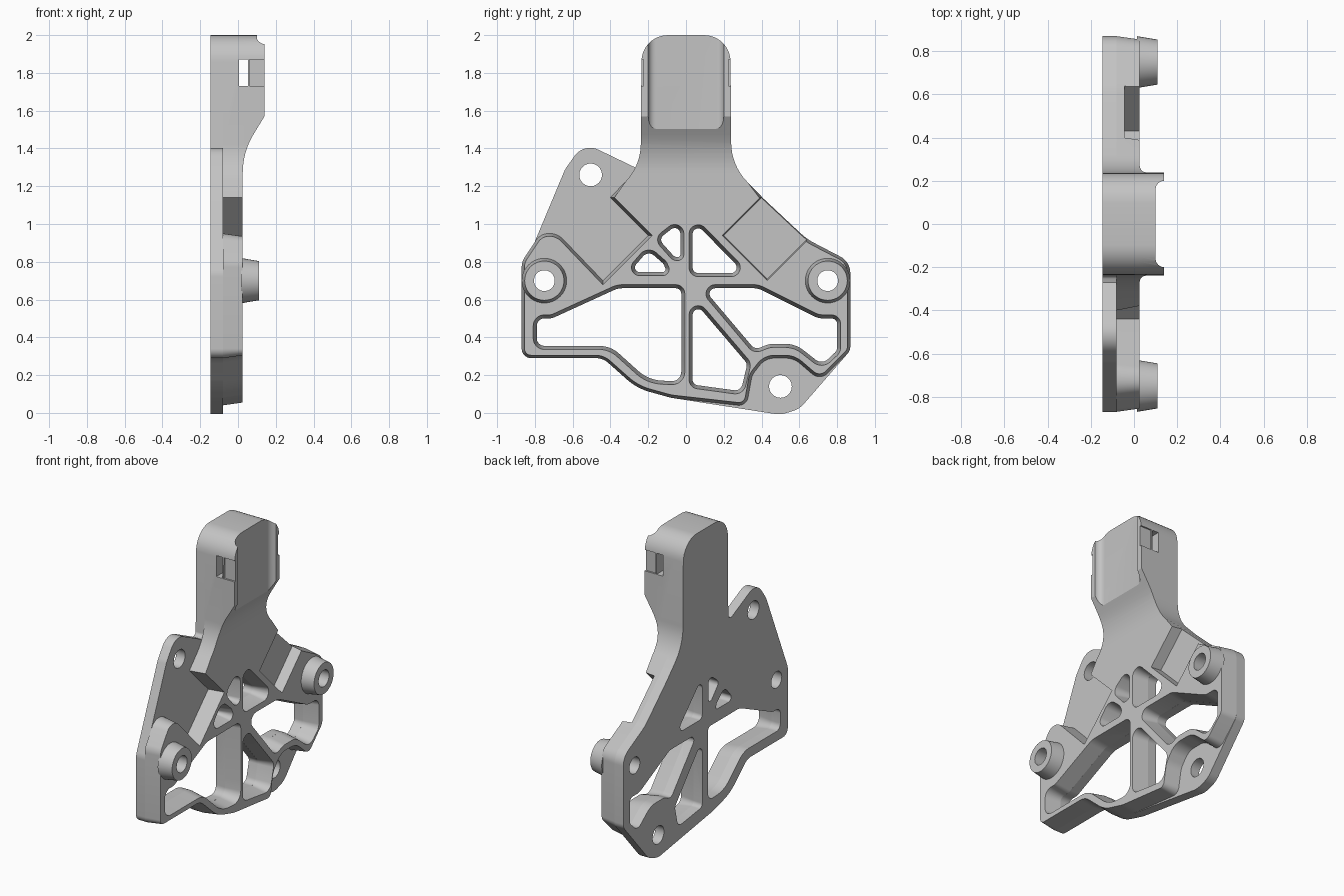
import bpy, bmesh, math
from mathutils import Vector

if "Cube" in bpy.data.objects:
    bpy.data.objects.remove(bpy.data.objects["Cube"], do_unlink=True)

grey = bpy.data.materials.new("plain grey")
grey.use_nodes = True
grey.diffuse_color = (0.55, 0.55, 0.55, 1)
grey.node_tree.nodes["Principled BSDF"].inputs["Base Color"].default_value = grey.diffuse_color

BACK, STEP, FACE, LIP = -0.145, -0.08, 0.025, 0.14


def rounded(corners, steps=8):
    """Turn (u, v, radius) corners into a filleted anticlockwise outline."""
    out, n = [], len(corners)
    for i, (u, v, r) in enumerate(corners):
        p = Vector((u, v))
        a = Vector(corners[i - 1][:2]) - p
        b = Vector(corners[(i + 1) % n][:2]) - p
        theta = a.angle(b)
        if r == 0 or theta > 3.05:
            out.append(p)
            continue
        t = min(r / math.tan(theta / 2), 0.49 * a.length, 0.49 * b.length)
        r = t * math.tan(theta / 2)
        a.normalize()
        b.normalize()
        c = p + (a + b).normalized() * (r / math.sin(theta / 2))
        s, e = p + a * t - c, p + b * t - c
        start = math.atan2(s.y, s.x)
        turn = math.atan2(s.x * e.y - s.y * e.x, s.dot(e))
        for k in range(steps + 1):
            w = start + turn * k / steps
            out.append(c + Vector((math.cos(w), math.sin(w))) * r)
    area = sum(out[i - 1].x * q.y - q.x * out[i - 1].y for i, q in enumerate(out))
    return out if area > 0 else out[::-1]


def offset(pts, d):
    """Move an anticlockwise outline outwards by d, or inwards when d is negative."""
    n, out = len(pts), []
    for i, p in enumerate(pts):
        a = (p - pts[i - 1]).normalized()
        b = (pts[(i + 1) % n] - p).normalized()
        na, nb = Vector((a.y, -a.x)), Vector((b.y, -b.x))
        out.append(p + (na + nb) / max(1 + na.dot(nb), 0.4) * d)
    return out


AXES = {"X": lambda u, v, d: (d, u, v),
        "Y": lambda u, v, d: (u, d, v),
        "Z": lambda u, v, d: (u, v, d)}


def add_prism(bm, pts, lo, hi, grow=0, axis="X", limit=9):
    """Extrude an outline, drafting the far end by grow below the height limit."""
    place = AXES[axis]
    far = [q if p.y < limit else p for p, q in zip(pts, offset(pts, grow))]
    bottom = [bm.verts.new(place(p.x, p.y, lo)) for p in pts]
    top = [bm.verts.new(place(p.x, p.y, hi)) for p in far]
    loops = [bottom[::-1], top]
    for i in range(len(pts)):
        loops.append([bottom[i - 1], bottom[i], top[i], top[i - 1]])
    for loop in loops:
        bm.faces.new(loop[::-1] if axis == "Y" else loop)


def make(name, *prisms):
    bm = bmesh.new()
    for args, kw in prisms:
        add_prism(bm, *args, **kw)
    mesh = bpy.data.meshes.new(name)
    bm.to_mesh(mesh)
    bm.free()
    mesh.materials.append(grey)
    ob = bpy.data.objects.new(name, mesh)
    bpy.context.collection.objects.link(ob)
    return ob


def prism(*args, **kw):
    return args, kw


def circle(y, z, r, n=40):
    return [Vector((y + r * math.cos(k * math.tau / n), z + r * math.sin(k * math.tau / n)))
            for k in range(n)]


def cut(ob, *cutters):
    bpy.context.view_layer.objects.active = ob
    for c in cutters:
        c.hide_render = True
        mod = ob.modifiers.new("cut", "BOOLEAN")
        mod.operation, mod.solver, mod.object = "DIFFERENCE", "EXACT", c
        bpy.ops.object.modifier_apply(modifier=mod.name)
        bpy.data.objects.remove(c, do_unlink=True)


# Outline pieces shared by the back plate and the raised body
neck = [(0.87, 0.8, .1), (0.64, 0.92, .3), (0.41, 1.135, 0), (0.24, 1.31, .35),
        (0.235, 2, .14), (-0.235, 2, .14), (-0.24, 1.31, .35)]
lower_left = [(-0.87, 0.29, .05), (-0.44, 0.29, .1), (-0.26, 0.13, .3), (-0.08, 0.08, .3)]

back_outline = rounded(
    lower_left + [(0.5, -0.01, .13), (0.6, 0.02, .13), (0.87, 0.33, .06)] + neck
    + [(-0.27, 1.3, 0), (-0.54, 1.43, .11), (-0.64, 1.29, .12), (-0.87, 0.74, .1)])

body_outline = rounded(
    lower_left + [(0.32, 0.035, .05), (0.35, 0.2, .1), (0.42, 0.29, .1), (0.57, 0.29, .12),
                  (0.71, 0.17, .06), (0.87, 0.33, .06)] + neck
    + [(-0.4, 1.14, 0), (-0.2, 0.94, 0), (-0.44, 0.7, 0), (-0.68, 0.95, .1),
       (-0.77, 0.95, .1), (-0.87, 0.8, .1)])

# Lightening windows, as (y, z, radius) corners
windows = [
    [(-0.79, 0.5, .04), (-0.71, 0.5, .08), (-0.36, 0.66, .12), (-0.025, 0.66, .03),
     (-0.025, 0.165, .05), (-0.2, 0.175, .2), (-0.4, 0.355, .16), (-0.79, 0.355, .04)],
    [(0.09, 0.66, .03), (0.38, 0.66, .1), (0.7, 0.5, .12), (0.8, 0.5, .03),
     (0.8, 0.33, .04), (0.72, 0.255, .05), (0.58, 0.365, .15), (0.44, 0.365, .1),
     (0.365, 0.335, .04)],
    [(0.035, 0.6, .03), (0.325, 0.26, .04), (0.29, 0.115, .04), (0.035, 0.15, .03)],
    [(0.035, 1.02, .03), (0.31, 0.74, .03), (0.035, 0.74, .03)],
    [(-0.03, 1.01, .03), (-0.03, 0.825, .03), (-0.06, 0.825, .03), (-0.145, 0.92, .03)],
    [(-0.3, 0.745, .025), (-0.1, 0.745, .025), (-0.12, 0.79, .03), (-0.2, 0.86, .04)],
]
windows = [rounded(w) for w in windows]
boss_spots = [(-0.75, 0.7), (0.75, 0.7)]
ear_spots = [(-0.505, 1.26), (0.5, 0.14)]


def window_cutter(lo, hi, grow):
    return make("window_cutter", *[prism(w, lo, hi, grow=grow) for w in windows])


def hole_cutter(spots, r):
    return make("hole_cutter", *[prism(circle(y, z, r), -0.3, 0.3) for y, z in spots])


def box(x0, x1, y0, y1):
    pts = [Vector(p) for p in ((x0, 1.73), (x1, 1.73), (x1, 1.87), (x0, 1.87))]
    return prism(pts, y0, y1, axis="Y")


def tunnel_cutter():
    return make("tunnel_cutter", box(0.005, 0.052, -0.5, 0.5))


# Thin back plate with the two mounting ears
plate = make("back_plate", prism(back_outline, BACK, STEP))
cut(plate, window_cutter(-0.3, 0, 0), hole_cutter(boss_spots, .055), hole_cutter(ear_spots, .06))

# Raised ribbed body with an open diagonal pocket on the left shoulder
body = make("ribbed_body", prism(body_outline, STEP, FACE, grow=-0.015, limit=1.2))
pocket = [Vector(p) for p in ((0.2, 0.94), (0.43, 0.71), (0.75, 1.03), (0.52, 1.26))]
cut(body, window_cutter(STEP - 0.001, 0.065, 0.026), hole_cutter(boss_spots, .055),
    make("pocket_cutter", prism(pocket, -0.045, 0.2, grow=.02)), tunnel_cutter())

# Upright head that flares forward, with a shallow front recess and strap slots
head = make("upright_head", prism([p for p in body_outline if p.y > 1.2], FACE - 0.01, LIP))
flare = make("flare_cutter", prism(rounded(
    [(FACE, 1, 0), (FACE, 1.38, .45), (LIP, 1.57, 0), (0.3, 1.57, 0), (0.3, 1, 0)]),
    -1.2, 1.2, axis="Y"))
recess = make("recess_cutter", prism(rounded(
    [(0.1, -0.2, .04), (0.1, 0.2, .04), (0.3, 0.2, 0), (0.3, -0.2, 0)]),
    1.3, 2.2, axis="Z"))
notches = make("notch_cutter", box(0.06, 0.3, -0.5, -0.225), box(0.06, 0.3, 0.225, 0.5))
cut(head, flare, recess, tunnel_cutter(), notches)

# Tapered round bosses
parts = [plate, body, head]
for name, (y, z) in zip(("front_boss", "rear_boss"), boss_spots):
    boss = make(name, prism(circle(y, z, .12), FACE - 0.01, 0.11, grow=-.016))
    cut(boss, hole_cutter([(y, z)], .055))
    parts.append(boss)

for ob in bpy.context.selected_objects:
    ob.select_set(False)
for ob in parts:
    ob.select_set(True)
bpy.context.view_layer.objects.active = body
bpy.ops.object.shade_smooth_by_angle(angle=math.radians(30))
